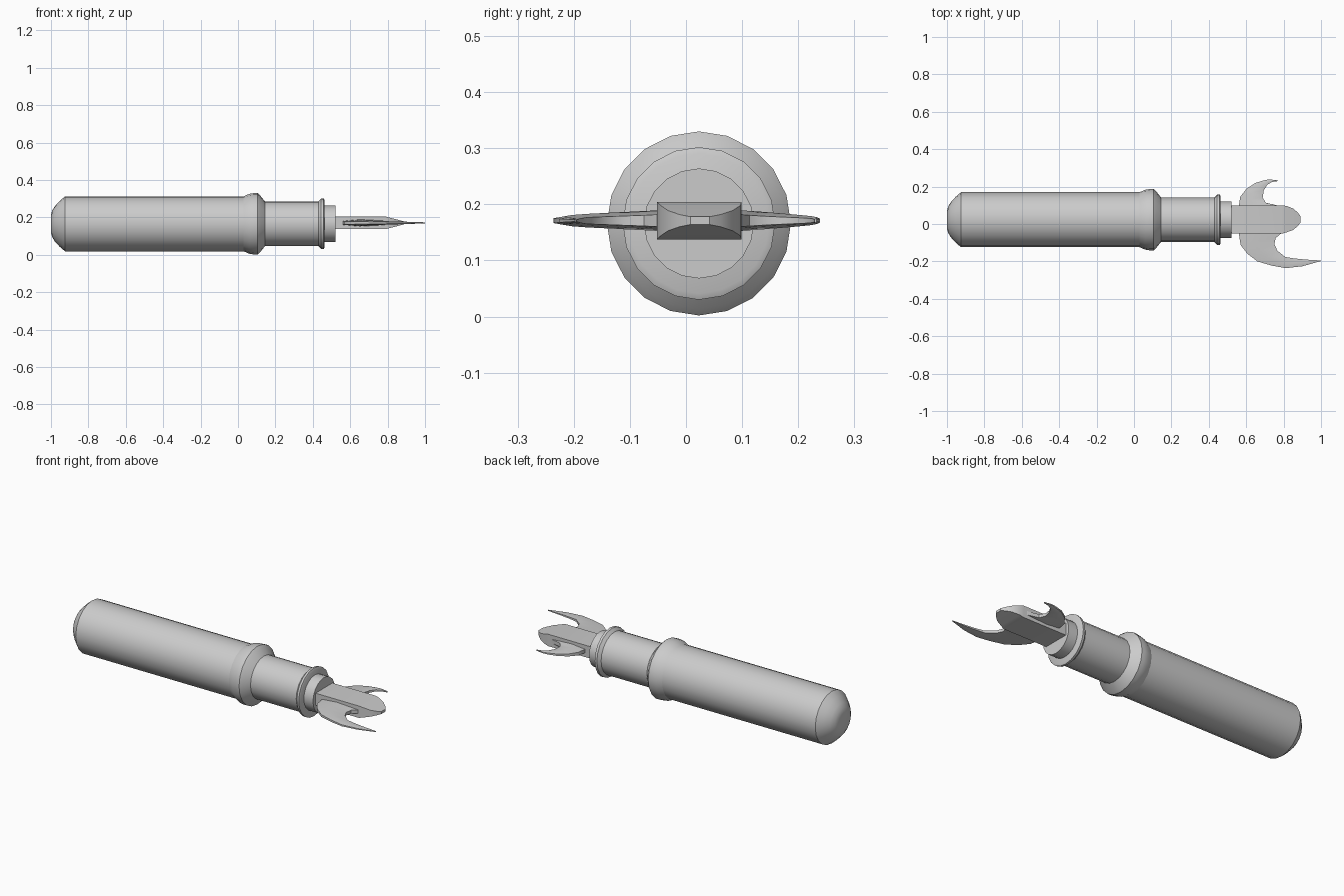
import bpy, math

if "Cube" in bpy.data.objects:
    bpy.data.objects.remove(bpy.data.objects["Cube"])

CY, CZ = 0.023, 0.166   # handle axis
BZ = 0.171              # mid height of the blade and prongs


def make(name, verts, faces, angle=35):
    me = bpy.data.meshes.new(name)
    me.from_pydata(verts, [], faces)
    ob = bpy.data.objects.new(name, me)
    bpy.context.collection.objects.link(ob)
    bpy.ops.object.select_all(action='DESELECT')
    ob.select_set(True)
    bpy.context.view_layer.objects.active = ob
    bpy.ops.object.mode_set(mode='EDIT')
    bpy.ops.mesh.select_all(action='SELECT')
    bpy.ops.mesh.normals_make_consistent(inside=False)
    bpy.ops.object.mode_set(mode='OBJECT')
    bpy.ops.object.shade_smooth_by_angle(angle=math.radians(angle))
    return ob


def loft(name, rings, angle=35):
    """Skin a list of equal-sized rings and cap both ends."""
    n = len(rings[0])
    verts = [v for ring in rings for v in ring]
    faces = [(i * n + j, i * n + (j + 1) % n, (i + 1) * n + (j + 1) % n, (i + 1) * n + j)
             for i in range(len(rings) - 1) for j in range(n)]
    faces += [tuple(range(n)), tuple(range(len(verts) - n, len(verts)))]
    return make(name, verts, faces, angle)


def turned(name, profile, sides=20):
    """Turn (x, radius) points around the handle axis."""
    rings = []
    for x, r in profile:
        rings.append([(x, CY + r * math.sin(2 * math.pi * k / sides),
                       CZ + r * math.cos(2 * math.pi * k / sides)) for k in range(sides)])
    return loft(name, rings)


def prong(name, sections):
    """Curved prong from (outer xy, inner xy, half thickness) sections."""
    rings = []
    for (ox, oy), (ix, iy), h in sections:
        ring = []
        for t, s in ((0, .55), (.4, 1), (1, .6), (1, -.6), (.4, -1), (0, -.55)):
            ring.append((ox + (ix - ox) * t, oy + (iy - oy) * t, BZ + s * h))
        rings.append(ring)
    return loft(name, rings, 40)


# Handle with domed butt
turned("handle", [(-1, .045), (-.994, .07), (-.98, .093), (-.955, .121), (-.925, .147), (.03, .147)])

# Raised ring stepping down to the neck
turned("ring", [(.03, .147), (.06, .160), (.085, .164), (.105, .164), (.118, .152), (.145, .119)])

# Neck with flared lip
turned("neck", [(.145, .119), (.43, .119), (.445, .135), (.458, .136), (.463, .125)])

# Collar holding the blade
turned("collar", [(.455, .098), (.52, .098)])

# Flat blade tapering to a rounded tip
blade = []
for x, y0, y1, h in ((.50, -.052, .099, .0335), (.79, -.052, .099, .0335),
                     (.815, -.045, .097, .027), (.85, -.032, .083, .018),
                     (.875, -.012, .062, .011), (.89, .008, .042, .007)):
    blade.append([(x, y0, BZ - h), (x, y1, BZ - h), (x, y1, BZ + h), (x, y0, BZ + h)])
loft("blade", blade, 30)

# Short prong on the +y side
prong("short_prong", [
    ((.56, .08), (.77, .08), .019),
    ((.562, .105), (.768, .099), .018),
    ((.568, .145), (.705, .113), .016),
    ((.600, .187), (.688, .142), .013),
    ((.648, .219), (.694, .180), .010),
    ((.690, .232), (.713, .210), .008),
    ((.722, .239), (.738, .225), .006),
    ((.770, .233), (.769, .229), .004)])

# Long prong on the -y side
prong("long_prong", [
    ((.56, -.03), (.80, -.03), .019),
    ((.562, -.06), (.785, -.052), .018),
    ((.570, -.112), (.757, -.075), .016),
    ((.605, -.158), (.751, -.108), .014),
    ((.660, -.200), (.766, -.142), .012),
    ((.735, -.222), (.808, -.176), .010),
    ((.812, -.236), (.855, -.184), .008),
    ((.900, -.226), (.915, -.190), .006),
    ((1.0, -.198), (.998, -.195), .003)])
